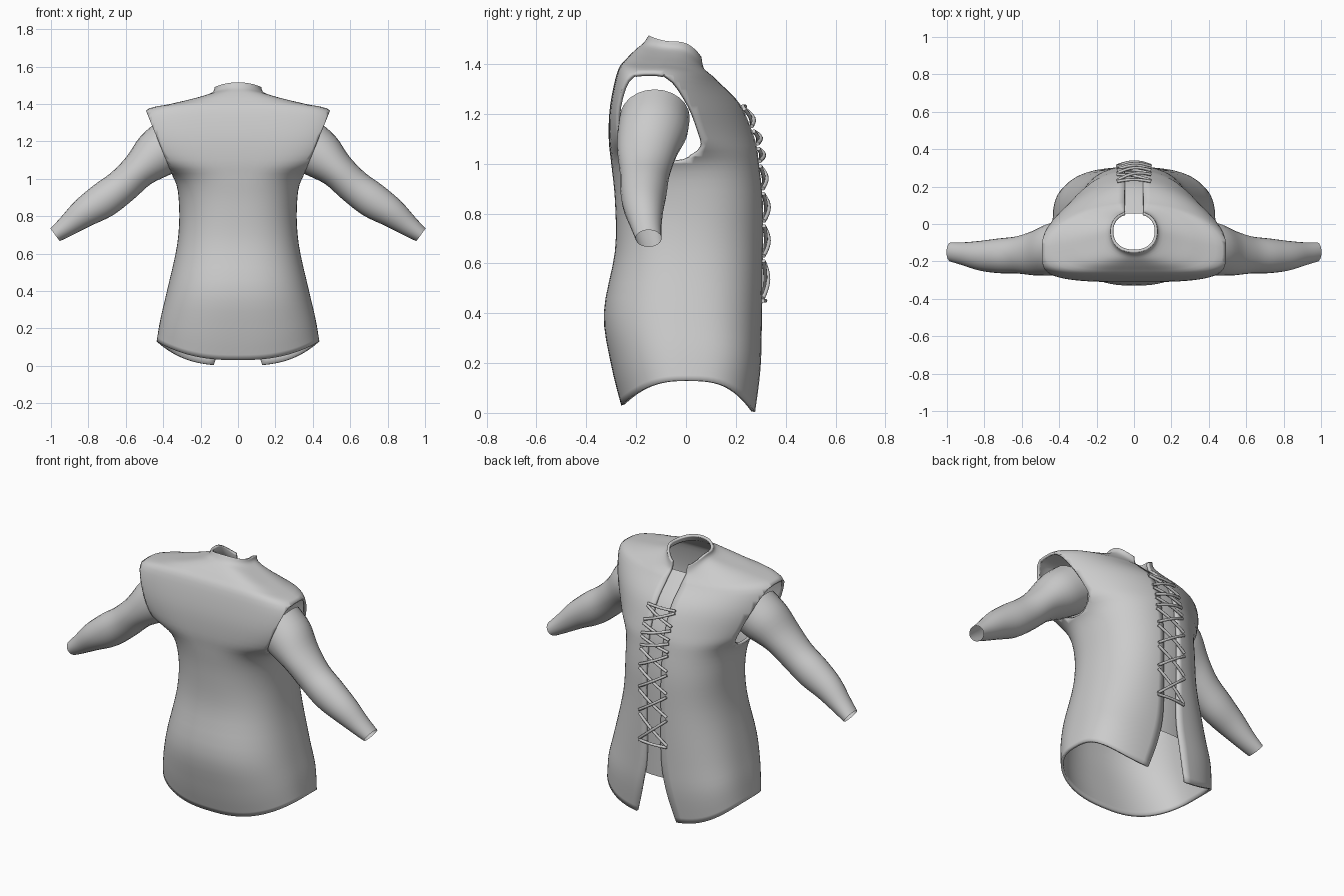
import bpy, bmesh, math
from mathutils import Vector

default_cube = bpy.data.objects.get("Cube")
if default_cube:
    bpy.data.objects.remove(default_cube)

# One cloth colour for everything
cloth = bpy.data.materials.new("grey cloth")
cloth.use_nodes = True
GREY = (0.6, 0.6, 0.6, 1)
cloth.diffuse_color = GREY
cloth.node_tree.nodes["Principled BSDF"].inputs["Base Color"].default_value = GREY


def spline(rows, steps):
    """Catmull-Rom interpolation through rows of parameters."""
    vectors = [Vector(row) for row in rows]
    result = []
    for i in range(len(vectors) - 1):
        b, c = vectors[i], vectors[i + 1]
        a, d = vectors[max(i - 1, 0)], vectors[min(i + 2, len(vectors) - 1)]
        for k in range(steps):
            t = k / steps
            tangent_b, tangent_c = (c - a) / 2, (d - b) / 2
            result.append(b + tangent_b * t
                          + (3 * (c - b) - 2 * tangent_b - tangent_c) * t ** 2
                          + (2 * (b - c) + tangent_b + tangent_c) * t ** 3)
    return result + [vectors[-1]]


def loft(rings, closed):
    """Skin a list of equal-length rings into a bmesh."""
    bm = bmesh.new()
    grid = [[bm.verts.new(p) for p in ring] for ring in rings]
    count = len(rings[0])
    for low, high in zip(grid, grid[1:]):
        for j in range(count if closed else count - 1):
            k = (j + 1) % count
            bm.faces.new((low[j], high[j], high[k], low[k]))
    return bm


def finish(name, bm, mirror=False, thickness=0):
    mesh = bpy.data.meshes.new(name)
    bm.to_mesh(mesh)
    bm.free()
    mesh.materials.append(cloth)
    obj = bpy.data.objects.new(name, mesh)
    bpy.context.collection.objects.link(obj)
    if mirror:
        obj.modifiers.new("mirror", 'MIRROR').merge_threshold = 0.002
    if thickness:
        solid = obj.modifiers.new("thickness", 'SOLIDIFY')
        solid.thickness = thickness
        solid.offset = -1
    bpy.ops.object.select_all(action='DESELECT')
    bpy.context.view_layer.objects.active = obj
    obj.select_set(True)
    bpy.ops.object.shade_smooth_by_angle(angle=math.radians(50))
    return obj


# Vest outline, hem to collar: half width, y of back, side and laced edge,
# z of back, side and laced edge, squareness of back and laced half, half gap
vest_rows = [
    (.435, -.26, 0, .28, .03, .13, 0, 2.5, 3, .13),
    (.415, -.3, 0, .3, .19, .25, .18, 2.5, 3, .08),
    (.38, -.33, 0, .305, .4, .4, .36, 2.4, 2.7, .05),
    (.325, -.285, 0, .31, .65, .65, .65, 2.4, 2.4, .05),
    (.315, -.285, 0, .31, .85, .85, .85, 2.4, 2.3, .05),
    (.342, -.3, -.05, .295, 1, 1, 1, 2.6, 2.2, .05),
    (.45, -.31, -.12, .28, 1.1, 1.1, 1.1, 3.5, 1.8, .05),
    (.51, -.305, -.13, .22, 1.23, 1.23, 1.24, 4, 1.7, .05),
    (.5, -.275, -.13, .13, 1.37, 1.36, 1.33, 4, 1.8, .05),
    (.36, -.24, -.11, .11, 1.42, 1.4, 1.35, 3.3, 2, .05),
    (.23, -.2, -.08, .09, 1.46, 1.43, 1.365, 2.6, 2.2, .05),
    (.14, -.17, -.05, .075, 1.485, 1.46, 1.38, 2.2, 2.3, .05),
    (.125, -.15, -.04, .068, 1.515, 1.49, 1.42, 2.2, 2.3, .05),
]
vest_path = spline(vest_rows, 4)


def vest_ring(row, segments=36):
    w, y_back, y_side, y_lace, z_back, z_side, z_lace, n_back, n_lace, gap = row
    start = math.acos(min(1, (gap / w) ** (n_lace / 2)))
    ring = []
    for j in range(segments + 1):
        a = start - (start + math.pi / 2) * j / segments
        s, c = math.sin(a), max(math.cos(a), 0)
        n, y_end, z_end = (n_lace, y_lace, z_lace) if s > 0 else (n_back, y_back, z_back)
        ring.append((w * c ** (2 / n),
                     y_side + (y_end - y_side) * abs(s) ** (2 / n),
                     z_side + (z_end - z_side) * s * s))
    ring[-1] = (0, y_back, z_back)
    return ring


def lace_edge_y(z):
    """Depth of the laced edge at a height."""
    for a, b in zip(vest_path, vest_path[1:]):
        if a[6] <= z <= b[6]:
            return a[3] + (b[3] - a[3]) * (z - a[6]) / max(b[6] - a[6], 1e-6)
    return vest_path[-1][3]


# Vest half, with a slanted armhole cut off the shoulder
vest = loft([vest_ring(row) for row in vest_path], False)
upper = [f for f in vest.faces if max(v.co.z for v in f.verts) > 1.0]
parts = set(upper) | {e for f in upper for e in f.edges} | {v for f in upper for v in f.verts}
bmesh.ops.bisect_plane(vest, geom=list(parts), plane_co=(.36, 0, 1.04),
                       plane_no=(.93, 0, -.38), clear_outer=True)
finish("vest", vest, mirror=True, thickness=.015)

# Sleeves: x, y, z of the centre line, radius across and radius in depth
sleeve_path = spline([
    (.36, -.125, 1.185, .14, .14),
    (.44, -.135, 1.125, .13, .14),
    (.53, -.155, 1.045, .098, .12),
    (.62, -.165, .96, .093, .1),
    (.72, -.17, .885, .095, .093),
    (.82, -.17, .82, .08, .08),
    (.91, -.16, .75, .058, .062),
    (.978, -.15, .7, .042, .052),
], 4)
rings = []
for i, (x, y, z, across, depth) in enumerate(sleeve_path):
    before, after = sleeve_path[max(i - 1, 0)], sleeve_path[min(i + 1, len(sleeve_path) - 1)]
    side = Vector((before[2] - after[2], 0, after[0] - before[0])).normalized()
    ring = []
    for j in range(24):
        a = math.tau * j / 24
        ring.append(Vector((x, y, z)) + side * across * math.cos(a)
                    + Vector((0, depth * math.sin(a), 0)))
    rings.append(ring)
finish("sleeves", loft(rings, True), mirror=True)

# Placket strip behind the lacing
strip = []
for i in range(31):
    z = .25 + 1.13 * i / 30
    y = lace_edge_y(z) - .018
    strip.append([(x, y - x * x, z) for x in (-.08, -.04, 0, .04, .08)])
placket = loft(strip, False)
bmesh.ops.reverse_faces(placket, faces=placket.faces[:])
finish("placket", placket)

# Criss-cross lacing with a straight bar at each end
heights = [.45, .62, .76, .89, 1.0, 1.07, 1.14, 1.23]
cords = bpy.data.curves.new("lacing", 'CURVE')
cords.dimensions = '3D'
cords.bevel_depth = .008
cords.bevel_resolution = 2
cords.use_fill_caps = True


def add_cord(z_start, z_end, side, lift):
    cord = cords.splines.new('POLY')
    cord.points.add(8)
    for k, point in enumerate(cord.points):
        t = k / 8
        z = z_start + (z_end - z_start) * t
        bow = lift * math.sin(math.pi * t)
        point.co = (side * .09 * (2 * t - 1), lace_edge_y(z) + .002 + bow, z, 1)


add_cord(heights[0], heights[0], 1, .01)
add_cord(heights[-1], heights[-1], 1, .01)
for low, high in zip(heights, heights[1:]):
    add_cord(low + .01, high - .01, 1, .008)
    add_cord(low + .01, high - .01, -1, .02)
lacing = bpy.data.objects.new("lacing", cords)
cords.materials.append(cloth)
bpy.context.collection.objects.link(lacing)
